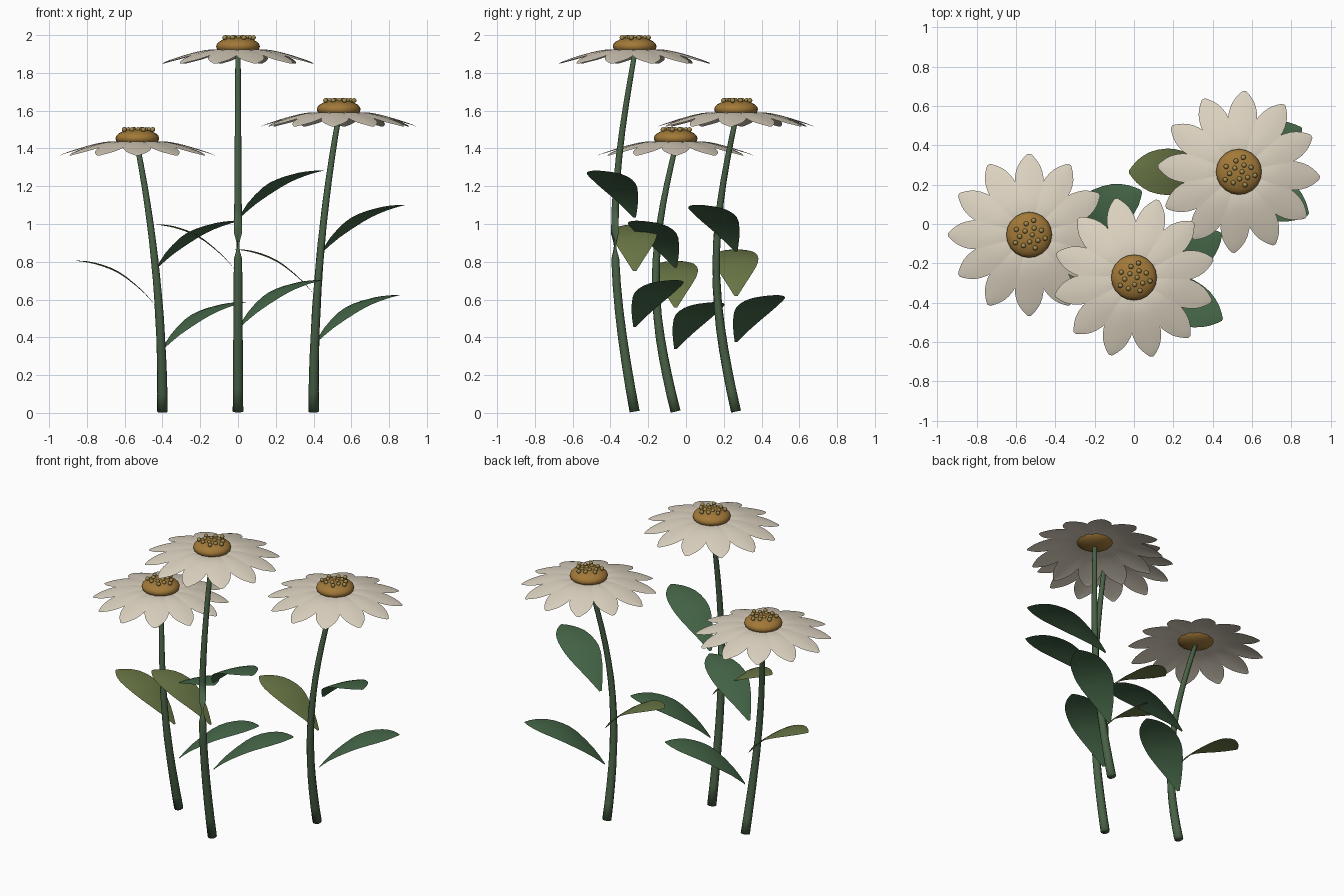
import bpy, bmesh, math
from mathutils import Vector, Matrix

if "Cube" in bpy.data.objects:
    bpy.data.objects.remove(bpy.data.objects["Cube"])


def material(name, rgb):
    m = bpy.data.materials.new(name)
    m.diffuse_color = (*rgb, 1)
    m.use_nodes = True
    m.node_tree.nodes["Principled BSDF"].inputs["Base Color"].default_value = m.diffuse_color
    return m


STEM = material("stem green", (0.065, 0.12, 0.06))
LEAF = material("leaf green", (0.06, 0.135, 0.065))
OLIVE = material("olive leaf", (0.14, 0.18, 0.06))
PETAL = material("petal cream", (0.72, 0.65, 0.53))
DISC = material("disc brown", (0.36, 0.19, 0.04))
FLORET = material("floret gold", (0.36, 0.26, 0.08))


def finish(bm, name, mat):
    for f in bm.faces:
        f.smooth = True
    me = bpy.data.meshes.new(name)
    bm.to_mesh(me)
    bm.free()
    me.materials.append(mat)
    ob = bpy.data.objects.new(name, me)
    bpy.context.collection.objects.link(ob)
    return ob


def smooth_profile(pts, steps):
    """Catmull-Rom sampling of a few (distance, height, half width) rows."""
    p = [Vector(q) for q in pts]
    p = [2 * p[0] - p[1]] + p + [2 * p[-1] - p[-2]]
    out = []
    for i in range(1, len(p) - 2):
        a, b, c, d = p[i - 1:i + 3]
        for k in range(steps):
            t = k / steps
            out.append(0.5 * (2 * b + (c - a) * t + (2 * a - 5 * b + 4 * c - d) * t * t
                              + (3 * b - a - 3 * c + d) * t ** 3))
    return out + [p[-2]]


def add_blade(bm, rows, origin, azimuth, cup):
    """Curved strip along +x, cupped across, turned to azimuth."""
    m = Matrix.Translation(origin) @ Matrix.Rotation(azimuth, 4, 'Z')
    grid = [[bm.verts.new(m @ Vector((r, w * s, z - cup * s * s * w / 0.1)))
             for s in (-1, -0.5, 0, 0.5, 1)] for r, z, w in rows]
    for a, b in zip(grid, grid[1:]):
        for j in range(4):
            bm.faces.new((a[j], b[j], b[j + 1], a[j + 1]))


PETAL_ROWS = smooth_profile([(0.08, -0.078, 0.03), (0.15, -0.076, 0.05), (0.22, -0.088, 0.068),
                             (0.29, -0.107, 0.073), (0.35, -0.126, 0.057),
                             (0.39, -0.14, 0.03), (0.412, -0.15, 0.008)], 2)
LEAF_ROWS = smooth_profile([(0, 0, 0.008), (0.15, 0.078, 0.055), (0.38, 0.165, 0.107),
                            (0.56, 0.21, 0.118), (0.76, 0.238, 0.1),
                            (0.91, 0.247, 0.055), (1, 0.247, 0.006)], 2)


def flower(label, bx, by, hx, top, spin):
    height = top - 0.1

    def stem_point(z):
        t = z / height
        return Vector((bx + (hx - bx) * t ** 2.1, by - 0.105 * math.sin(math.pi * t), z))

    # stem: tapered, bowed tube
    bm = bmesh.new()
    n, sides, rings = 14, 10, []
    for i in range(n + 1):
        z = height * i / n
        c = stem_point(z)
        tan = stem_point(z + 0.01) - stem_point(max(z - 0.01, 0))
        rot = tan.to_track_quat('Z', 'Y')
        rad = 0.028 - 0.014 * i / n
        rings.append([bm.verts.new(c + rot @ Vector((rad * math.cos(a), rad * math.sin(a), 0)))
                      for a in (2 * math.pi * k / sides for k in range(sides))])
    for v in rings[0]:
        v.co.z += 0.007
    for a, b in zip(rings, rings[1:]):
        for k in range(sides):
            bm.faces.new((a[k], a[(k + 1) % sides], b[(k + 1) % sides], b[k]))
    bm.faces.new(rings[0][::-1])
    bm.faces.new(rings[-1])
    finish(bm, label + "_stem", STEM)

    # leaves: set along the straight line above the stem base
    for i, (frac, deg, length, mat) in enumerate([(0.24, 27, 0.49, LEAF),
                                                  (0.395, 180, 0.435, OLIVE),
                                                  (0.545, -26, 0.49, LEAF)]):
        z = frac * height
        side = math.cos(math.radians(deg))
        bm = bmesh.new()
        add_blade(bm, [(r * length, h, w) for r, h, w in LEAF_ROWS],
                  Vector((stem_point(z).x + 0.01 * side, by, z)), math.radians(deg), 0.008)
        finish(bm, f"{label}_leaf_{i + 1}", mat)

    # petals: drooping ring of twelve
    head = Vector((hx, by, top))
    bm = bmesh.new()
    for k in range(12):
        add_blade(bm, PETAL_ROWS, head, math.radians(spin + 30 * k), 0.008)
    finish(bm, label + "_petals", PETAL)

    # disc: flattened sphere
    bm = bmesh.new()
    bmesh.ops.create_uvsphere(bm, u_segments=20, v_segments=12, radius=1,
                              matrix=Matrix.Translation(head - Vector((0, 0, 0.06)))
                              @ Matrix.Diagonal((0.116, 0.116, 0.05, 1)))
    finish(bm, label + "_disc", DISC)

    # florets: little beads in a spiral on top of the disc
    bm = bmesh.new()
    for k in range(14):
        r, a = 0.085 * math.sqrt((k + 0.5) / 14), k * 2.39996
        pos = head + Vector((r * math.cos(a), r * math.sin(a), -0.013))
        bmesh.ops.create_uvsphere(bm, u_segments=8, v_segments=6, radius=0.013,
                                  matrix=Matrix.Translation(pos))
    finish(bm, label + "_florets", FLORET)


flower("left", -0.4, -0.055, -0.533, 1.513, 0)
flower("middle", 0, -0.272, 0, 2.0, 13)
flower("right", 0.4, 0.265, 0.533, 1.667, 26)
